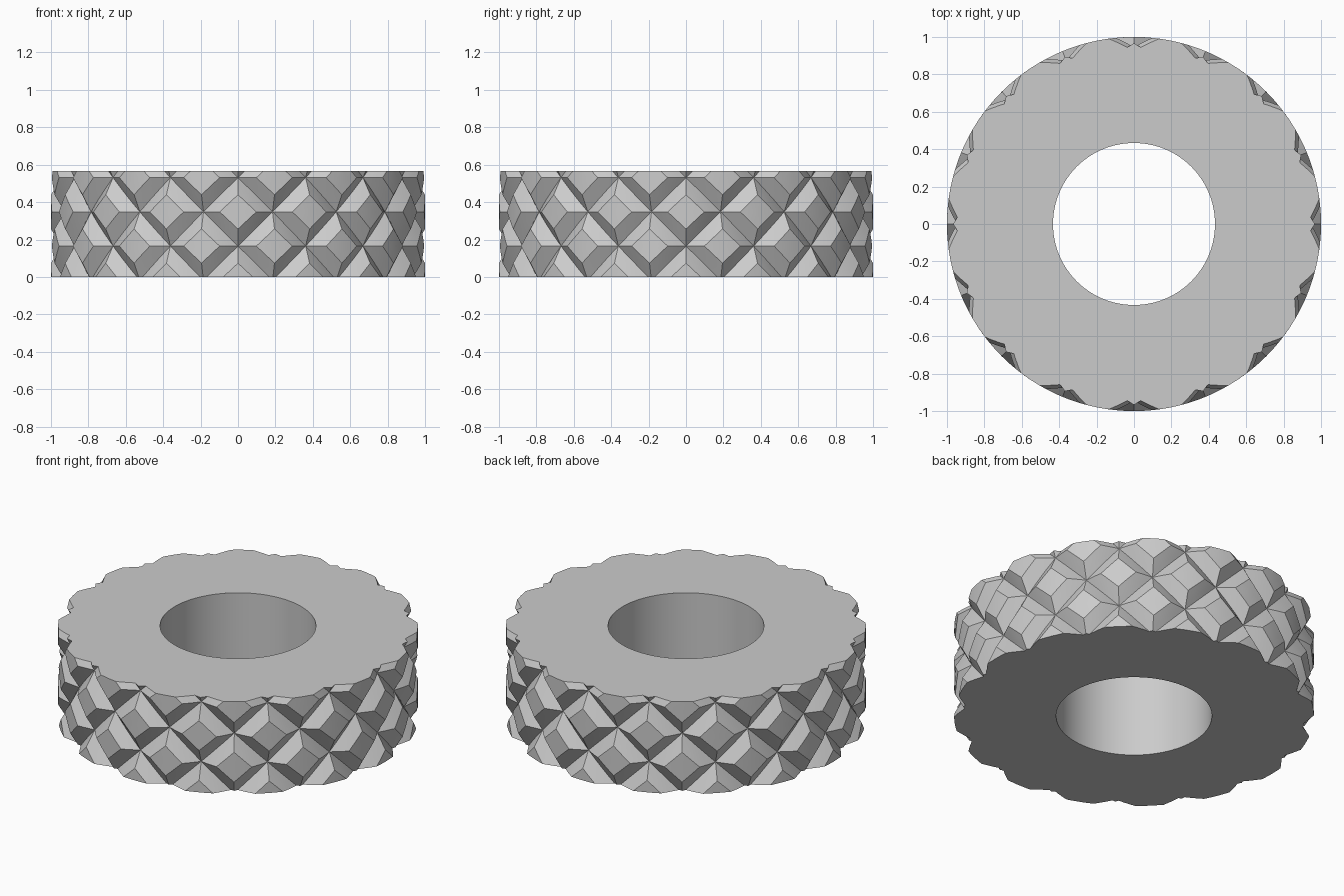
import bpy, bmesh, math
from mathutils import Vector

cube = bpy.data.objects.get("Cube")
if cube:
    bpy.data.objects.remove(cube, do_unlink=True)

HEIGHT, BORE, OUTER, VALLEY = 0.567, 0.433, 1.0, 0.945
COLUMNS = 32                        # half-steps of the diamond pattern
DU, DZ = 2 * math.pi / COLUMNS, 0.183
FIRST_ROW, FLAT = 0.165, 0.5        # height of a crossing row, flat share of a diamond

grey = bpy.data.materials.new("plain grey")
grey.use_nodes = True
grey.diffuse_color = (0.6, 0.6, 0.6, 1)
grey.node_tree.nodes["Principled BSDF"].inputs["Base Color"].default_value = (0.6, 0.6, 0.6, 1)


def finish(bm, name):
    mesh = bpy.data.meshes.new(name)
    bm.to_mesh(mesh)
    bm.free()
    mesh.materials.append(grey)
    obj = bpy.data.objects.new(name, mesh)
    bpy.context.collection.objects.link(obj)
    bpy.ops.object.select_all(action="DESELECT")
    obj.select_set(True)
    bpy.context.view_layer.objects.active = obj
    bpy.ops.object.shade_smooth_by_angle(angle=math.radians(15))
    return obj


# Knurled surface, laid out flat: x is the angle, y the radius
bm = bmesh.new()
corners = [(-1, 0), (0, -1), (1, 0), (0, 1)]
for row in range(-1, 4):
    for col in range(COLUMNS):
        if (row + col) % 2 == 0:
            continue
        u, z = col * DU, FIRST_ROW + row * DZ

        def ring(size, radius):
            return [bm.verts.new((u + a * DU * size, radius, z + b * DZ * size))
                    for a, b in corners]

        low, top = ring(1, VALLEY), ring(FLAT, OUTER)
        bm.faces.new(top)
        for i in range(4):
            j = (i + 1) % 4
            bm.faces.new((low[i], low[j], top[j], top[i]))
bmesh.ops.remove_doubles(bm, verts=bm.verts[:], dist=1e-4)
bmesh.ops.subdivide_edges(bm, edges=bm.edges[:], cuts=2, use_grid_fill=True)

# Trim both ends level
for level, side in ((0, -1), (HEIGHT, 1)):
    bmesh.ops.bisect_plane(bm, geom=bm.verts[:] + bm.edges[:] + bm.faces[:],
                           plane_co=(0, 0, level), plane_no=(0, 0, side),
                           clear_outer=True)

# Wrap the surface round the axis
for v in bm.verts:
    u, r, z = v.co
    v.co = Vector((r * math.cos(u), r * math.sin(u), z))
bmesh.ops.remove_doubles(bm, verts=bm.verts[:], dist=1e-4)

# Flat end faces reaching in to the bore
rim = [e for e in bm.edges if e.is_boundary]
inner = bmesh.ops.extrude_edge_only(bm, edges=rim)["geom"]
for v in inner:
    if isinstance(v, bmesh.types.BMVert):
        scale = BORE / math.hypot(v.co.x, v.co.y)
        v.co.x *= scale
        v.co.y *= scale
bmesh.ops.recalc_face_normals(bm, faces=bm.faces[:])
finish(bm, "knurled_ring")

# Smooth bore wall facing the axis
bm = bmesh.new()
bmesh.ops.create_cone(bm, segments=128, cap_ends=False,
                      radius1=BORE, radius2=BORE, depth=HEIGHT)
bmesh.ops.translate(bm, verts=bm.verts[:], vec=(0, 0, HEIGHT / 2))
bmesh.ops.recalc_face_normals(bm, faces=bm.faces[:])
bmesh.ops.reverse_faces(bm, faces=bm.faces[:])
finish(bm, "bore_wall")
